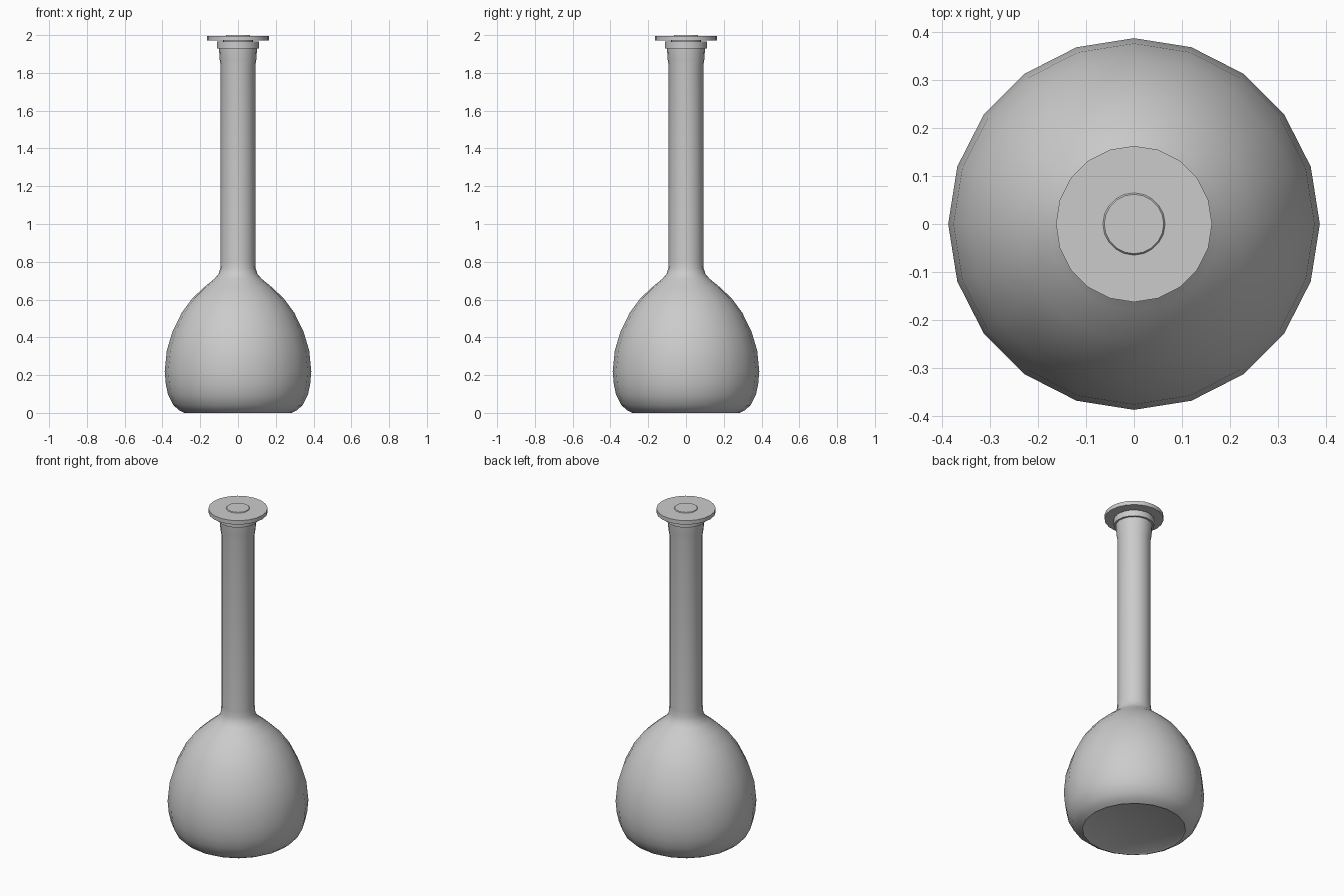
import bpy, bmesh
from math import sin, cos, tau, radians

if "Cube" in bpy.data.objects:
    bpy.data.objects.remove(bpy.data.objects["Cube"])

SIDES = 20


def lathe(name, profile, angle):
    """Revolve (radius, z) points around z; radius 0 makes a pole."""
    bm = bmesh.new()
    rings = []
    for r, z in profile:
        if r == 0:
            rings.append([bm.verts.new((0, 0, z))] * SIDES)
        else:
            rings.append([bm.verts.new((r * cos(tau * i / SIDES), r * sin(tau * i / SIDES), z))
                          for i in range(SIDES)])
    for a, b in zip(rings, rings[1:]):
        for i in range(SIDES):
            j = (i + 1) % SIDES
            bm.faces.new(list(dict.fromkeys((a[i], a[j], b[j], b[i]))))
    bmesh.ops.recalc_face_normals(bm, faces=bm.faces)
    mesh = bpy.data.meshes.new(name)
    bm.to_mesh(mesh)
    bm.free()
    obj = bpy.data.objects.new(name, mesh)
    bpy.context.collection.objects.link(obj)
    bpy.ops.object.select_all(action='DESELECT')
    obj.select_set(True)
    bpy.context.view_layer.objects.active = obj
    bpy.ops.object.shade_smooth_by_angle(angle=radians(angle))
    return obj


# Flask: flat base, round-shouldered bulb, long neck, flared mouth with rim, inner wall
lathe("flask", [
    (0, 0.005), (0.275, 0.005), (0.285, 0), (0.31, 0.013), (0.342, 0.04),
    (0.37, 0.095), (0.382, 0.15), (0.388, 0.22), (0.377, 0.33), (0.347, 0.43),
    (0.298, 0.53), (0.243, 0.605), (0.18, 0.665), (0.125, 0.71), (0.103, 0.735),
    (0.094, 0.765), (0.092, 0.80), (0.092, 1.84), (0.097, 1.87), (0.101, 1.93),
    (0.112, 1.93), (0.112, 1.967), (0.08, 1.967),
    (0.075, 1.84), (0.075, 0.76), (0.225, 0.59), (0.325, 0.43), (0.365, 0.22),
    (0.34, 0.08), (0.28, 0.03), (0, 0.03)], 40)

# Stopper: tapered plug, wide disc cap and slightly raised centre
lathe("stopper", [
    (0, 1.82), (0.07, 1.82), (0.08, 1.972), (0.163, 1.972), (0.163, 1.996),
    (0.065, 1.996), (0.062, 2.0), (0, 2.0)], 30)
